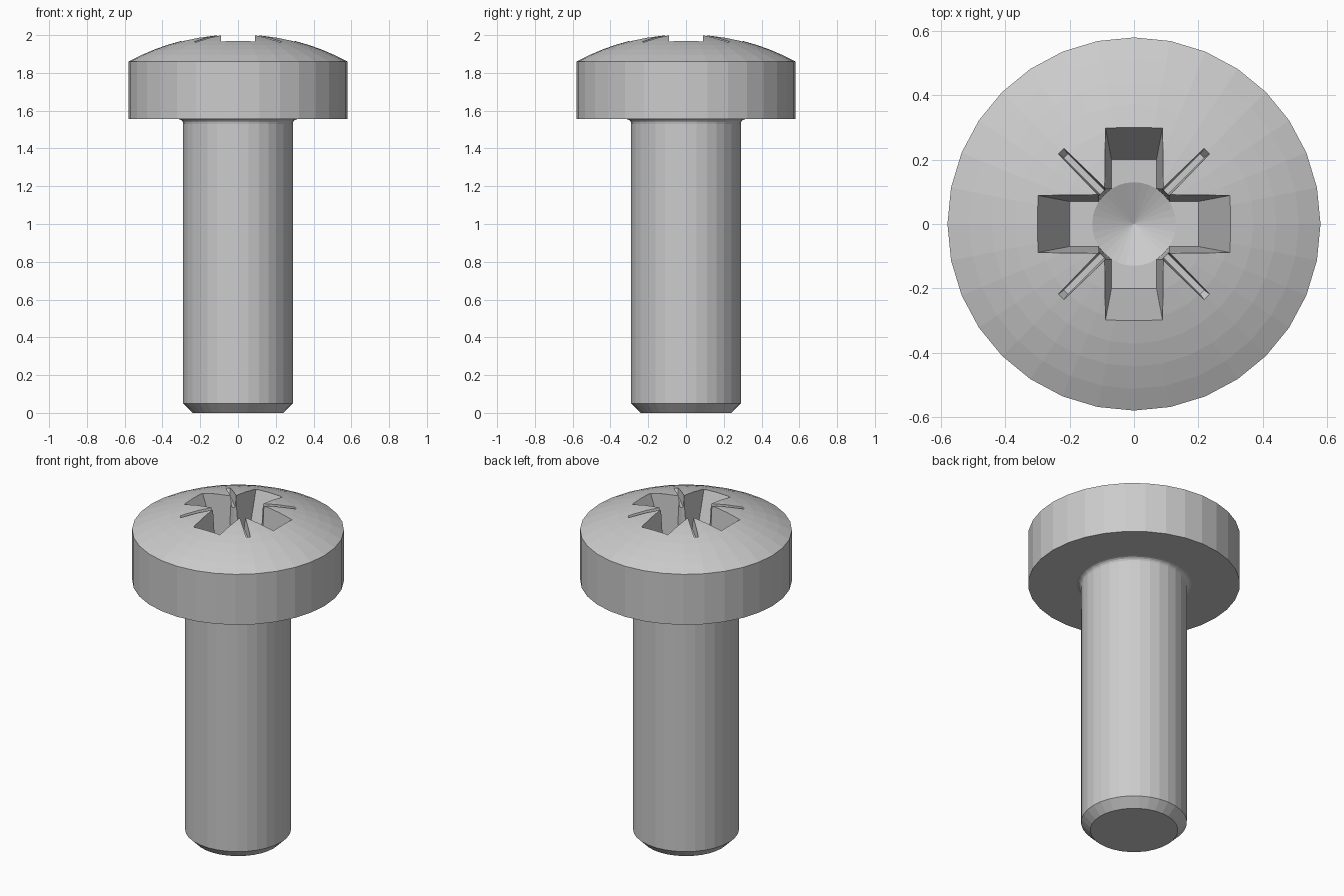
import bpy, bmesh, math
from mathutils import Matrix

if "Cube" in bpy.data.objects:
    bpy.data.objects.remove(bpy.data.objects["Cube"])

SIDES = 32


def make_object(name, bm):
    bmesh.ops.recalc_face_normals(bm, faces=bm.faces[:])
    mesh = bpy.data.meshes.new(name)
    bm.to_mesh(mesh)
    bm.free()
    obj = bpy.data.objects.new(name, mesh)
    bpy.context.collection.objects.link(obj)
    return obj


def revolve(name, profile, sides=SIDES):
    bm = bmesh.new()
    verts = [bm.verts.new((r, 0, z)) for r, z in profile]
    edges = [bm.edges.new(p) for p in zip(verts, verts[1:])]
    bmesh.ops.spin(bm, geom=verts + edges, cent=(0, 0, 0), axis=(0, 0, 1),
                   angle=math.tau, steps=sides, use_merge=True)
    bmesh.ops.remove_doubles(bm, verts=bm.verts[:], dist=1e-5)
    return make_object(name, bm)


def loft(name, lower, z0, upper, z1, angle=0):
    bm = bmesh.new()
    a = [bm.verts.new((x, y, z0)) for x, y in lower]
    b = [bm.verts.new((x, y, z1)) for x, y in upper]
    n = len(a)
    bm.faces.new(a[::-1])
    bm.faces.new(b)
    for i in range(n):
        j = (i + 1) % n
        bm.faces.new((a[i], a[j], b[j], b[i]))
    bm.transform(Matrix.Rotation(angle, 4, 'Z'))
    return make_object(name, bm)


def cross(reach, w):
    pts = []
    for k in range(4):
        c, s = round(math.cos(k * math.pi / 2)), round(math.sin(k * math.pi / 2))
        pts += [(c * x - s * y, s * x + c * y)
                for x, y in ((reach, -w), (reach, w), (w, w))]
    return pts


def bar(reach, w):
    return [(0.04, -w), (reach, -w), (reach, w), (0.04, w)]


# Screw body: chamfered tip, shank, under-head fillet, rim and spherical dome
profile = [(0, 0), (0.24, 0), (0.29, 0.05), (0.29, 1.53)]
for i in range(1, 5):
    a = i / 4 * math.pi / 2
    profile.append((0.29 + 0.025 * (1 - math.cos(a)), 1.53 + 0.025 * math.sin(a)))
profile.append((0.58, 1.555))
R, TOP = 1.218, 2.007
a_max = math.asin(0.58 / R)
for i in range(8, -1, -1):
    a = a_max * i / 8
    profile.append((R * math.sin(a), TOP - R * (1 - math.cos(a))))
screw = revolve("pan_head_screw", profile)

# Drive recess: tapered cross, central pocket with conical floor, diagonal slits
FLOOR = 1.72
cutters = [
    loft("cross_cutter", cross(0.20, 0.07), FLOOR, cross(0.332, 0.095), 2.05),
    revolve("pocket_cutter", [(0, FLOOR - 0.06), (0.13, FLOOR), (0.145, 2.05), (0, 2.05)]),
]
for k in range(4):
    cutters.append(loft("slit_cutter", bar(0.30, 0.009), 1.93, bar(0.375, 0.02), 2.05,
                        math.radians(45 + 90 * k)))

bpy.context.view_layer.objects.active = screw
for cutter in cutters:
    cutter.hide_render = True
    mod = screw.modifiers.new("recess", 'BOOLEAN')
    mod.operation = 'DIFFERENCE'
    mod.solver = 'EXACT'
    mod.object = cutter
    bpy.ops.object.modifier_apply(modifier=mod.name)
for cutter in cutters:
    bpy.data.objects.remove(cutter)
